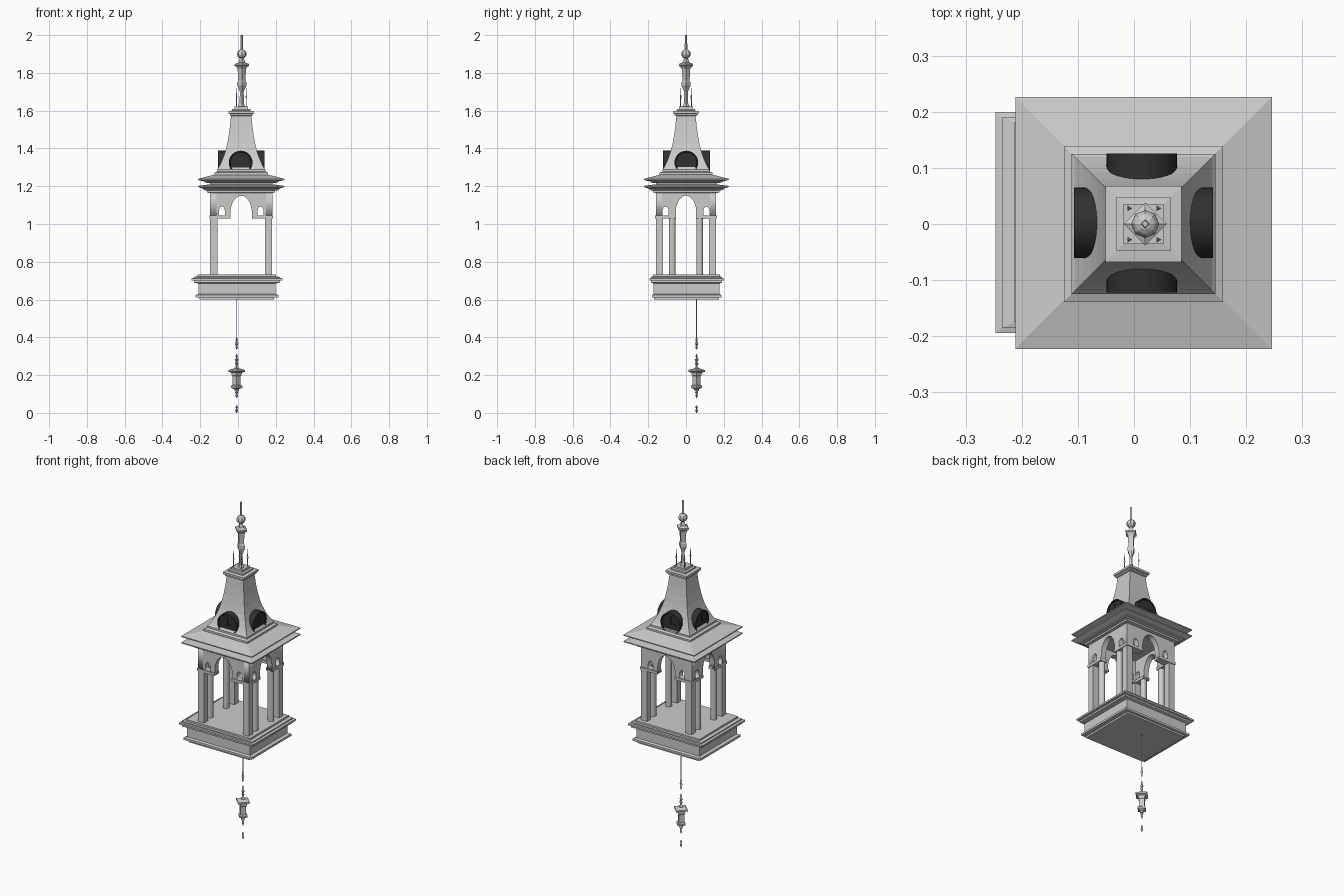
import bpy, bmesh
from math import pi, cos, sin
from mathutils import Matrix

CX, CY = 0.017, 0.0          # axis of the tower
dark = bpy.data.materials.new("dark_clock")
dark.diffuse_color = (0.03, 0.03, 0.03, 1)


def loft(name, rings):
    """Skin a list of equal-length point rings and cap the ends."""
    bm = bmesh.new()
    vs = [[bm.verts.new(p) for p in r] for r in rings]
    n = len(vs[0])
    for a, b in zip(vs, vs[1:]):
        for i in range(n):
            j = (i + 1) % n
            bm.faces.new((a[i], a[j], b[j], b[i]))
    bm.faces.new(vs[0][::-1])
    bm.faces.new(vs[-1])
    bmesh.ops.recalc_face_normals(bm, faces=bm.faces)
    me = bpy.data.meshes.new(name)
    bm.to_mesh(me)
    bm.free()
    ob = bpy.data.objects.new(name, me)
    bpy.context.collection.objects.link(ob)
    return ob


def square(name, prof, cx=CX, cy=CY):
    """Rectangular moulding from (half x, half y, z) steps."""
    return loft(name, [[(cx - a, cy - b, z), (cx + a, cy - b, z),
                        (cx + a, cy + b, z), (cx - a, cy + b, z)] for a, b, z in prof])


def turned(name, prof, cx, cy, n=4):
    """Turned part from (radius, z) steps; n=4 gives a diamond section."""
    return loft(name, [[(cx + r * cos(2 * pi * i / n), cy + r * sin(2 * pi * i / n), z)
                        for i in range(n)] for r, z in prof])


def box(name, x, y, z0, z1, hx, hy):
    return square(name, [(hx, hy, z0), (hx, hy, z1)], x, y)


# Stepped base
square("base_plinth", [
    (0.197, 0.172, 0.60), (0.197, 0.172, 0.61), (0.220, 0.184, 0.612), (0.220, 0.184, 0.624),
    (0.204, 0.174, 0.63), (0.204, 0.174, 0.685), (0.228, 0.188, 0.69), (0.228, 0.188, 0.70),
    (0.241, 0.197, 0.702), (0.241, 0.197, 0.712), (0.228, 0.188, 0.714), (0.228, 0.188, 0.72),
    (0.208, 0.178, 0.722), (0.208, 0.178, 0.732)], -0.006, 0.003)

# Corner columns, and round inner columns on the left and right sides
for sx in (-1, 1):
    for sy in (-1, 1):
        box("corner_column", CX + sx * 0.145, sy * 0.140, 0.73, 1.04, 0.019, 0.018)
        turned("inner_column", [(0.017, 0.73), (0.017, 1.04)], CX + sx * 0.145, sy * 0.073, 12)


# Pierced arcade walls
def arch(half, z0, spring, top, cx, k=6):
    """Pointed arch outline, left foot to right foot."""
    side = [(half * cos(t * pi / 2 / k) ** 1.0, spring + (top - spring) * sin(t * pi / 2 / k) ** 1.15)
            for t in range(k)]
    return ([(cx - half, z0)] + [(cx - x, z) for x, z in side] + [(cx, top)]
            + [(cx + x, z) for x, z in side[::-1]] + [(cx + half, z0)])


def arcade(name, half, mid, window, place):
    cu = bpy.data.curves.new(name, 'CURVE')
    cu.dimensions, cu.fill_mode, cu.extrude = '2D', 'BOTH', 0.016
    outline = ([(-half, 1.035)] + arch(mid, 1.035, 1.07, 1.15, 0)
               + [(half, 1.035), (half, 1.185), (-half, 1.185)])
    for pts in (outline, arch(0.016, 1.045, 1.068, 1.092, -window),
                arch(0.016, 1.045, 1.068, 1.092, window)):
        s = cu.splines.new('POLY')
        s.points.add(len(pts) - 1)
        for p, (x, z) in zip(s.points, pts):
            p.co = (x, z, 0, 1)
        s.use_cyclic_u = True
    tmp = bpy.data.objects.new(name, cu)
    tmp.matrix_world = place @ Matrix.Rotation(pi / 2, 4, 'X')
    bpy.context.collection.objects.link(tmp)
    bpy.ops.object.select_all(action='DESELECT')
    tmp.select_set(True)
    bpy.context.view_layer.objects.active = tmp
    bpy.ops.object.convert(target='MESH')


for s, side in ((-1, "front"), (1, "back")):
    arcade(side + "_arcade", 0.165, 0.056, 0.102, Matrix.Translation((CX, s * 0.142, 0)))
    for sx in (-1, 1):
        box(side + "_ledge", CX + sx * 0.112, s * 0.142, 1.028, 1.044, 0.056, 0.021)
for s, side in ((-1, "left"), (1, "right")):
    arcade(side + "_arcade", 0.158, 0.054, 0.108,
           Matrix.Translation((CX + s * 0.148, 0, 0)) @ Matrix.Rotation(pi / 2, 4, 'Z'))
    for sy in (-1, 1):
        box(side + "_ledge", CX + s * 0.147, sy * 0.108, 1.028, 1.044, 0.021, 0.054)

# Double eaves
square("eaves", [(a, a - 0.004, z) for a, z in [
    (0.170, 1.165), (0.180, 1.167), (0.180, 1.177), (0.200, 1.18), (0.200, 1.186),
    (0.2285, 1.196), (0.2285, 1.202), (0.165, 1.210), (0.165, 1.216), (0.195, 1.22), (0.195, 1.225),
    (0.2285, 1.233), (0.2285, 1.239), (0.140, 1.262)]], CX, 0.002)

# Concave spire roof with cap mouldings
square("spire_roof", [(a, a - 0.003, z) for a, z in [
    (0.142, 1.255), (0.142, 1.272), (0.128, 1.278), (0.128, 1.288), (0.122, 1.295), (0.108, 1.322),
    (0.094, 1.355), (0.083, 1.388), (0.074, 1.425), (0.066, 1.47), (0.059, 1.52), (0.054, 1.575)]])
square("spire_cap", [(a, a, z) for a, z in [
    (0.054, 1.572), (0.060, 1.575), (0.060, 1.583), (0.068, 1.586), (0.068, 1.598), (0.048, 1.60),
    (0.048, 1.608), (0.036, 1.61), (0.036, 1.622)]])

# Clocks on all four sides: drum, raised rim and hands
for k, side in enumerate(("front", "right", "back", "left")):
    turn = (Matrix.Translation((CX - 0.003 * (k % 2 == 0), 0.002, 1.325))
            @ Matrix.Rotation(k * pi / 2, 4, 'Z') @ Matrix.Rotation(pi / 2, 4, 'X'))
    drum = turned(side + "_clock", [(0.063, 0.04), (0.063, 0.124), (0.057, 0.124), (0.055, 0.119)], 0, 0, 32)
    long_hand = box(side + "_minute_hand", 0, 0.018, 0.118, 0.122, 0.002, 0.024)
    short_hand = box(side + "_hour_hand", 0.012, 0, 0.118, 0.122, 0.018, 0.0025)
    for ob in (drum, long_hand, short_hand):
        ob.data.transform(turn)
        ob.data.materials.append(dark)
    bpy.context.view_layer.objects.active = drum
    bpy.ops.object.select_all(action='DESELECT')
    drum.select_set(True)
    bpy.ops.object.shade_smooth_by_angle()

# Finial mast with diamond section, ball and tip
MX = 0.020
turned("finial_mast", [
    (0.022, 1.62), (0.012, 1.635), (0.010, 1.70), (0.020, 1.725), (0.024, 1.73), (0.024, 1.75),
    (0.019, 1.76), (0.022, 1.82), (0.028, 1.83), (0.038, 1.838), (0.038, 1.847), (0.018, 1.855),
    (0.010, 1.88)], MX, 0)
turned("finial_ball", [(0.024 * sin(pi * i / 8) + 0.001, 1.90 - 0.024 * cos(pi * i / 8))
                       for i in range(9)], MX, 0, 8)
turned("finial_tip", [(0.009, 1.915), (0.007, 1.93), (0.006, 2.0)], MX, 0)

# Small spikes around the mast
for sx in (-1, 1):
    for sy in (-1, 1):
        turned("cap_spike", [(0.003, 1.62), (0.003, 1.665), (0.006, 1.672), (0.003, 1.68), (0.001, 1.72)],
               CX + sx * 0.026, sy * 0.028, 3)

# Hanging pull with cord, beads and diamond weight
PX, PY = -0.007, 0.056
turned("pull_cord", [(0.0018, 0.38), (0.0018, 0.605)], PX, PY)
turned("upper_bead", [(0.002, 0.40), (0.006, 0.388), (0.004, 0.38), (0.009, 0.366), (0.004, 0.355),
                      (0.006, 0.345), (0.002, 0.335)], PX, PY)
turned("middle_bead", [(0.002, 0.312), (0.006, 0.30), (0.003, 0.29), (0.011, 0.282), (0.005, 0.272),
                       (0.010, 0.262), (0.004, 0.25), (0.012, 0.238), (0.012, 0.225)], PX, PY)
turned("pull_weight", [(0.015, 0.235), (0.044, 0.227), (0.044, 0.218), (0.028, 0.213), (0.026, 0.20),
                       (0.021, 0.195), (0.021, 0.148), (0.030, 0.143), (0.030, 0.133),
                       (0.012, 0.125), (0.012, 0.116)], PX, PY)
turned("lower_bead", [(0.005, 0.12), (0.009, 0.108), (0.003, 0.10), (0.007, 0.092), (0.002, 0.08)], PX, PY)
turned("end_bead", [(0.002, 0.04), (0.007, 0.03), (0.003, 0.022), (0.008, 0.012), (0.002, 0.0)], PX, PY)
